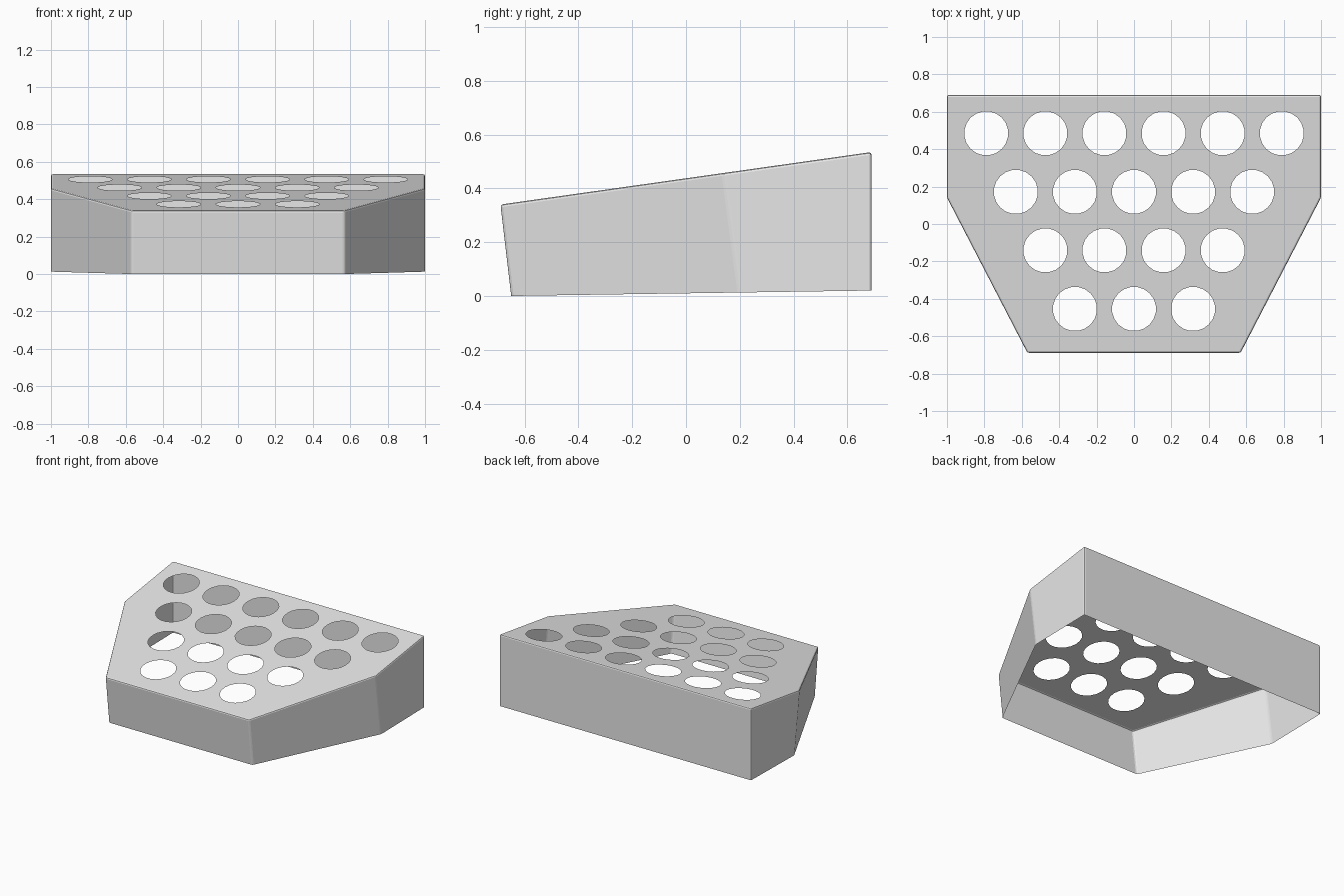
import bpy
import bmesh
from math import cos, sin, pi

cube = bpy.data.objects.get("Cube")
if cube:
    bpy.data.objects.remove(cube, do_unlink=True)

HOLE_RADIUS = 0.118
HOLE_SIDES = 20
PITCH = 0.316


def top_z(y):
    return 0.34 + (y + 0.69) * 0.1413


def bottom_z(y):
    return (y + 0.65) * 0.015


# Single grey plastic
grey = bpy.data.materials.new("light grey")
grey.use_nodes = True
colour = (0.8, 0.8, 0.8, 1)
grey.diffuse_color = colour
grey.node_tree.nodes["Principled BSDF"].inputs["Base Color"].default_value = colour

# Six-sided shell outline: (x, y at top, y at bottom), mirrored across x
half = [(0.57, -0.69, -0.65), (1.0, 0.14, 0.20), (1.0, 0.69, 0.69)]
outline = half + [(-x, t, b) for x, t, b in reversed(half)]

bm = bmesh.new()
top = [bm.verts.new((x, t, top_z(t))) for x, t, b in outline]
bottom = [bm.verts.new((x, b, bottom_z(b))) for x, t, b in outline]
bm.faces.new(top)
for i in range(len(outline)):
    j = (i + 1) % len(outline)
    bm.faces.new((bottom[i], bottom[j], top[j], top[i]))

# Small rounding on the wall corners and the top rim; the underside stays open
rim = [e for e in bm.edges if not e.is_boundary]
bmesh.ops.bevel(bm, geom=rim, offset=0.01, segments=2, profile=0.5,
                affect='EDGES')

# Replace the sloping top panel by one pierced with rows of round holes
panel = max((f for f in bm.faces if f.normal.z > 0.9), key=lambda f: f.calc_area())
loop_edges = list(panel.edges)
bmesh.ops.delete(bm, geom=[panel], context='FACES_ONLY')
for row, count in enumerate((6, 5, 4, 3)):
    cy = 0.485 - row * 0.313
    for k in range(count):
        cx = (k - (count - 1) / 2) * PITCH
        ring = []
        for s in range(HOLE_SIDES):
            a = 2 * pi * (s + 0.5) / HOLE_SIDES
            y = cy + HOLE_RADIUS * sin(a)
            ring.append(bm.verts.new((cx + HOLE_RADIUS * cos(a), y, top_z(y))))
        loop_edges += [bm.edges.new((ring[s - 1], ring[s])) for s in range(HOLE_SIDES)]
bmesh.ops.triangle_fill(bm, use_beauty=True, use_dissolve=False,
                        edges=loop_edges, normal=(0, -0.14, 0.99))
bm.normal_update()
for f in bm.faces:
    if f.normal.z < -0.5:
        f.normal_flip()

mesh = bpy.data.meshes.new("perforated_housing")
bm.to_mesh(mesh)
bm.free()
mesh.materials.append(grey)
housing = bpy.data.objects.new("perforated_housing", mesh)
bpy.context.collection.objects.link(housing)
